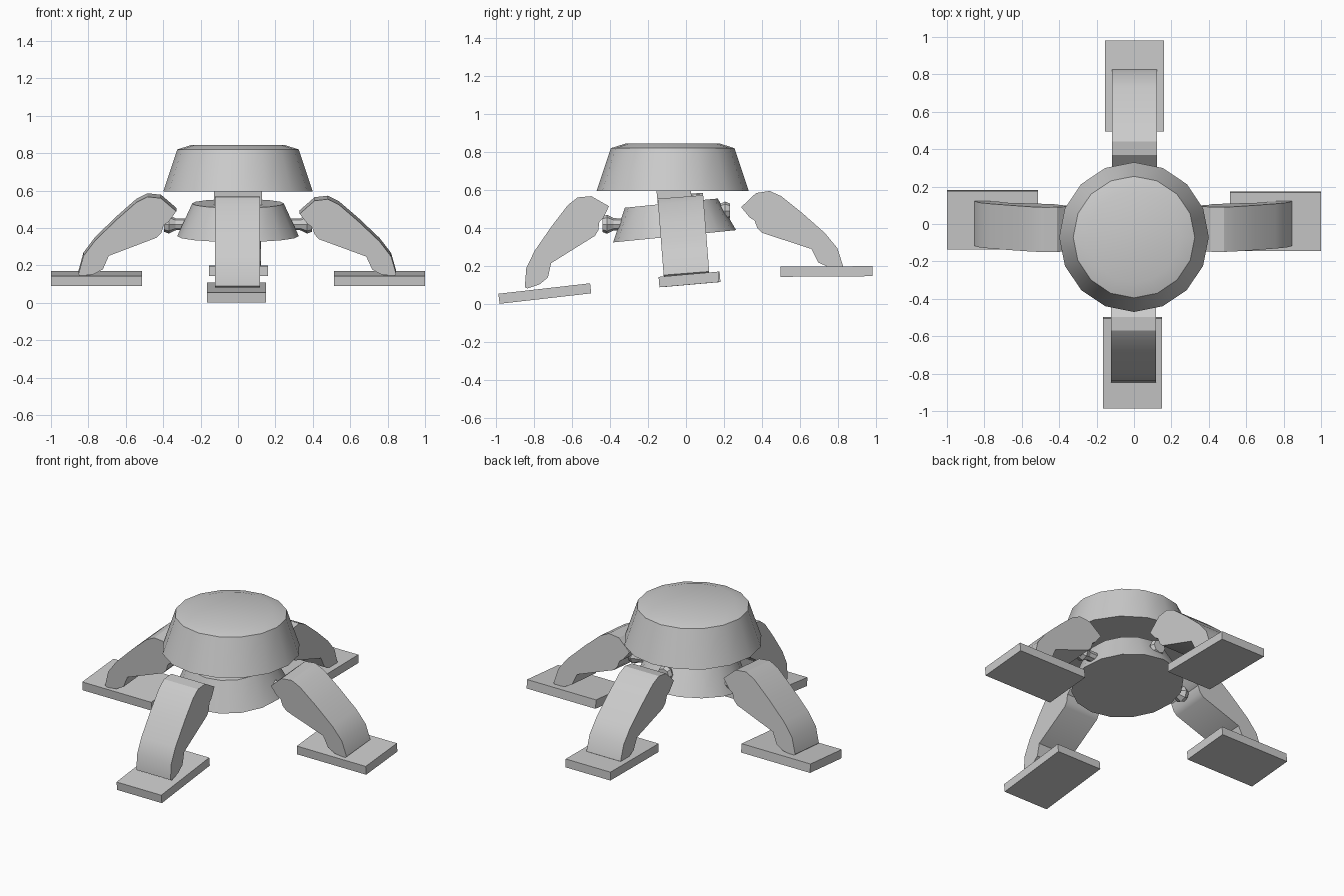
import bpy, bmesh, math
from mathutils import Matrix, Vector

if "Cube" in bpy.data.objects:
    bpy.data.objects.remove(bpy.data.objects["Cube"])

grey = bpy.data.materials.new("light_grey")
grey.diffuse_color = (0.6, 0.6, 0.6, 1)
grey.use_nodes = True
grey.node_tree.nodes["Principled BSDF"].inputs["Base Color"].default_value = grey.diffuse_color


def finish(name, bm, smooth=None):
    bmesh.ops.recalc_face_normals(bm, faces=bm.faces[:])
    mesh = bpy.data.meshes.new(name)
    bm.to_mesh(mesh)
    bm.free()
    mesh.materials.append(grey)
    ob = bpy.data.objects.new(name, mesh)
    bpy.context.collection.objects.link(ob)
    if smooth:
        bpy.ops.object.select_all(action='DESELECT')
        ob.select_set(True)
        bpy.context.view_layer.objects.active = ob
        bpy.ops.object.shade_smooth_by_angle(angle=math.radians(smooth))
    return ob


def lathe(name, rings, sides, matrix, smooth=None):
    """Capped stack of (radius, height) rings around the local z axis."""
    bm = bmesh.new()
    loops = [[bm.verts.new((r * math.cos(math.tau * i / sides),
                            r * math.sin(math.tau * i / sides), z))
              for i in range(sides)] for r, z in rings]
    for a, b in zip(loops, loops[1:]):
        for i in range(sides):
            j = (i + 1) % sides
            bm.faces.new((a[i], a[j], b[j], b[i]))
    bm.faces.new(loops[0])
    bm.faces.new(loops[-1])
    bm.transform(matrix)
    return finish(name, bm, smooth)


def box(name, size, matrix):
    bm = bmesh.new()
    bmesh.ops.create_cube(bm, size=1)
    bm.transform(matrix @ Matrix.Diagonal((*size, 1)))
    return finish(name, bm)


def at(x, y, z, tilt=0):
    return Matrix.Translation((x, y, z)) @ Matrix.Rotation(math.radians(tilt), 4, 'X')


# Upper dome, neck and tilted lower body
lathe("dome", [(0.40, 0.595), (0.325, 0.82), (0.245, 0.845)], 16, at(0, -0.07, 0), 30)
box("neck", (0.255, 0.18, 0.12), at(0, -0.06, 0.55, 5.7))
lathe("lower_body", [(0.325, 0), (0.245, 0.175)], 16, at(0, -0.06, 0.357, 5.7), 30)

# Leg side profile as (distance from centre, height)
PROFILE = [(0.29, 0.51), (0.368, 0.584), (0.44, 0.595), (0.50, 0.568), (0.61, 0.48),
           (0.73, 0.374), (0.795, 0.295), (0.826, 0.20), (0.815, 0.19), (0.747, 0.195),
           (0.695, 0.22), (0.66, 0.29), (0.40, 0.375), (0.375, 0.40), (0.36, 0.44),
           (0.335, 0.455)]
HIP, TOE = Vector((0.29, 0.51)), Vector((0.826, 0.20))


def leg(name, hip, toe, turn, centre, width=0.24):
    """Fit the profile between hip and toe, extrude it and turn it outwards."""
    old, new = TOE - HIP, Vector(toe) - Vector(hip)
    ang = math.atan2(new.y, new.x) - math.atan2(old.y, old.x)
    fit = Matrix.Rotation(ang, 2) * (new.length / old.length)
    pts = [fit @ (Vector(p) - HIP) + Vector(hip) for p in PROFILE]
    bm = bmesh.new()
    face = bm.faces.new([bm.verts.new((p.x, -width / 2, p.y)) for p in pts])
    out = bmesh.ops.extrude_face_region(bm, geom=[face])
    bmesh.ops.translate(bm, vec=(0, width, 0),
                        verts=[v for v in out["geom"] if isinstance(v, bmesh.types.BMVert)])
    bm.transform(centre @ Matrix.Rotation(math.radians(turn), 4, 'Z'))
    return finish(name, bm, 30)


roll = at(0, 0.015, 0, 4.5)
leg("front_leg", (0.405, 0.515), (0.847, 0.09), -90, at(-0.002, 0, 0))
leg("back_leg", (0.29, 0.51), (0.826, 0.20), 90, at(0.002, 0, 0))
leg("right_leg", (0.33, 0.487), (0.846, 0.163), 0, roll)
leg("left_leg", (0.33, 0.50), (0.853, 0.163), 180, roll)

# Foot pads
box("front_pad", (0.315, 0.485, 0.053), at(-0.007, -0.742, 0.056, 6.5))
box("back_pad", (0.315, 0.485, 0.053), at(0.003, 0.738, 0.172, 0.4))
box("right_pad", (0.485, 0.315, 0.055), at(0.757, 0.015, 0.13, 5))
box("left_pad", (0.485, 0.315, 0.055), at(-0.757, 0.022, 0.13, 5))

# Hip joints: small waisted stubs pointing outwards
for name, turn, r, y, z in (("front", -90, 0.36, 0, 0.42), ("back", 90, 0.15, 0, 0.49),
                            ("right", 0, 0.315, -0.02, 0.42), ("left", 180, 0.315, -0.02, 0.42)):
    m = (at(0, y, z) @ Matrix.Rotation(math.radians(turn), 4, 'Z')
         @ Matrix.Translation((r, 0, 0)) @ Matrix.Rotation(math.pi / 2, 4, 'Y'))
    lathe(name + "_joint", [(0.03, -0.09), (0.032, 0.02), (0.05, 0.055), (0.04, 0.08)], 8, m)
